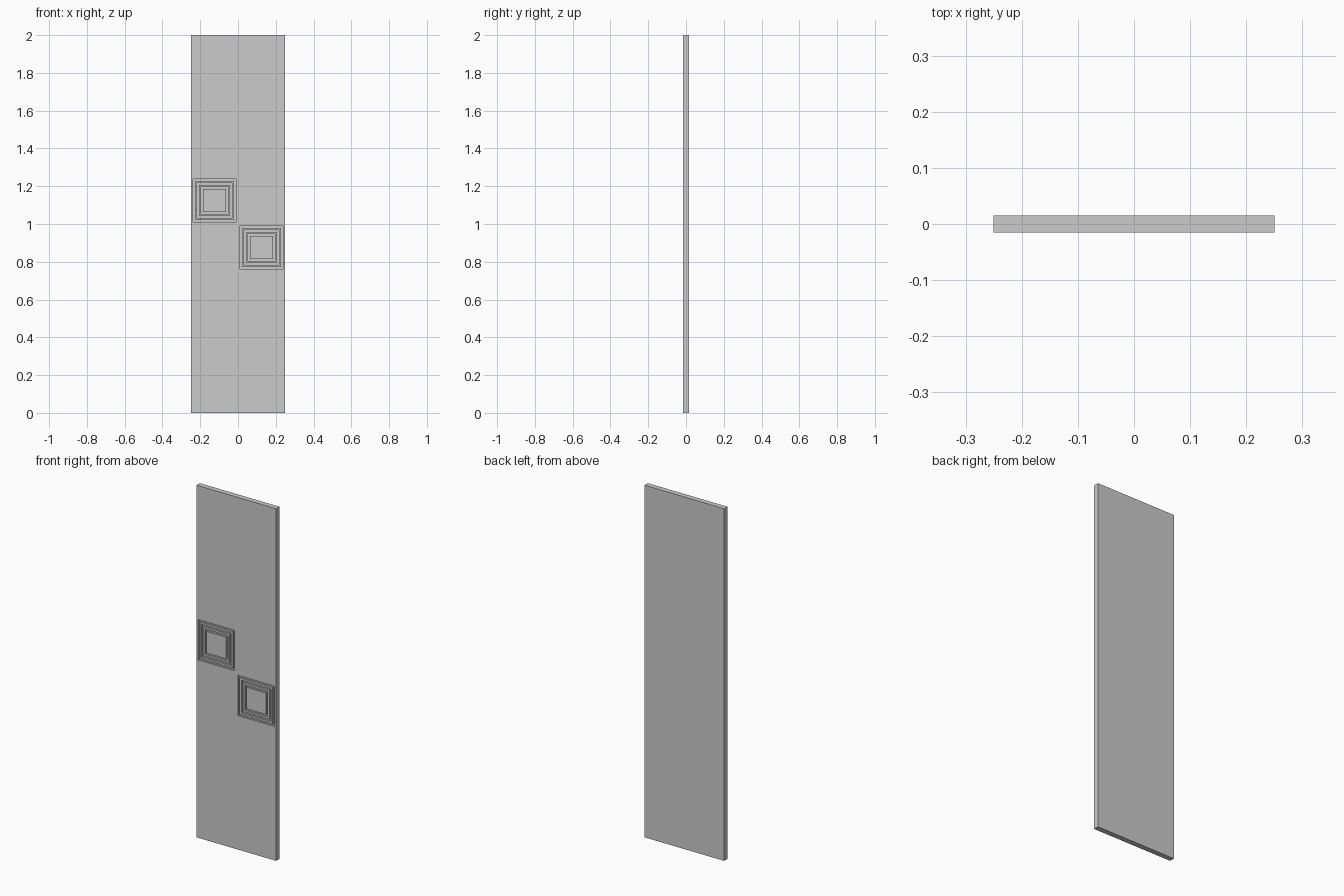
import bpy, bmesh
from mathutils import Vector, Matrix

if "Cube" in bpy.data.objects:
    bpy.data.objects.remove(bpy.data.objects["Cube"])

WIDTH, THICK, HEIGHT = 0.5, 0.03, 2.0
TILE = 0.25      # carved motif cell
STEP = 0.015     # groove and ridge width
DEPTH = 0.01     # groove depth


def shift_face(bm, face, dy):
    """Extrude one face straight along y and return the new cap."""
    cap = bmesh.ops.extrude_discrete_faces(bm, faces=[face])["faces"][0]
    bmesh.ops.translate(bm, verts=list(cap.verts), vec=(0, dy, 0))
    return cap


def carve_motif(bm, cx, cz):
    """Cut three concentric square grooves into the front cell at (cx, cz)."""
    centre = Vector((cx, -THICK / 2, cz))
    face = min(bm.faces, key=lambda f: (f.calc_center_median() - centre).length)
    for _ in range(3):
        bmesh.ops.inset_individual(bm, faces=[face], thickness=STEP)
        face = shift_face(bm, face, DEPTH)
        bmesh.ops.inset_individual(bm, faces=[face], thickness=STEP)
        face = shift_face(bm, face, -DEPTH)


# Panel slab
bm = bmesh.new()
bmesh.ops.create_cube(bm, size=1, matrix=Matrix.Translation((0, 0, HEIGHT / 2))
                      @ Matrix.Diagonal((WIDTH, THICK, HEIGHT, 1)))

# Split the slab so each motif has its own square cell
cuts = [((0, 0, 0), (1, 0, 0))]
cuts += [((0, 0, 1 + k * TILE), (0, 0, 1)) for k in (-1, 0, 1)]
for co, no in cuts:
    bmesh.ops.bisect_plane(bm, geom=bm.verts[:] + bm.edges[:] + bm.faces[:],
                           plane_co=co, plane_no=no)

# Two diagonal motifs, upper left and lower right
for side in (-1, 1):
    carve_motif(bm, side * TILE / 2, 1 - side * TILE / 2)

bmesh.ops.recalc_face_normals(bm, faces=bm.faces[:])
mesh = bpy.data.meshes.new("door_panel")
bm.to_mesh(mesh)
bm.free()
bpy.context.collection.objects.link(bpy.data.objects.new("door_panel", mesh))
